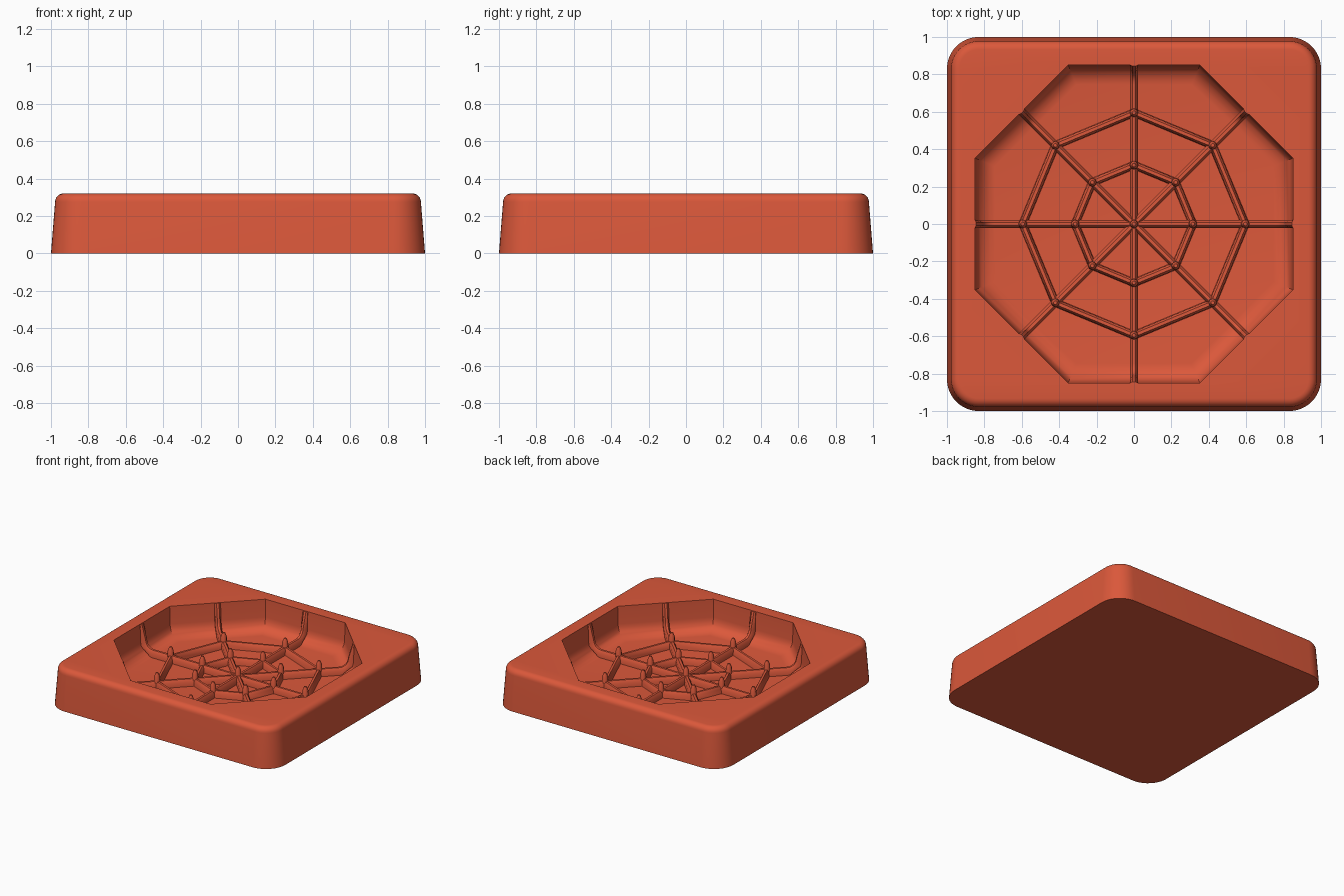
import bpy, bmesh
from math import sin, cos, pi, radians
from mathutils import Matrix, Vector

cube = bpy.data.objects.get("Cube")
if cube:
    bpy.data.objects.remove(cube)

TOP, FLOOR, RIB_TOP, PEG_TOP = 0.32, 0.08, 0.135, 0.2
APOTHEM, FILLET = 0.85, 0.1

clay = bpy.data.materials.new("terracotta_red")
clay.use_nodes = True
colour = (0.71, 0.098, 0.043, 1)
clay.diffuse_color = colour
clay.node_tree.nodes["Principled BSDF"].inputs["Base Color"].default_value = colour


def finish(bm, name, angle):
    bmesh.ops.recalc_face_normals(bm, faces=bm.faces)
    mesh = bpy.data.meshes.new(name)
    bm.to_mesh(mesh)
    bm.free()
    mesh.materials.append(clay)
    ob = bpy.data.objects.new(name, mesh)
    bpy.context.collection.objects.link(ob)
    bpy.ops.object.select_all(action='DESELECT')
    ob.select_set(True)
    bpy.context.view_layer.objects.active = ob
    bpy.ops.object.shade_smooth_by_angle(angle=radians(angle))


def loft(bm, loops):
    """Skin a list of closed loops; returns the loops as vertices."""
    rows = [[bm.verts.new(p) for p in loop] for loop in loops]
    for a, b in zip(rows, rows[1:]):
        for i in range(len(a)):
            j = (i + 1) % len(a)
            bm.faces.new((a[i], a[j], b[j], b[i]))
    return rows


def octagon(radius, z, turn=0.0):
    return [(radius * cos(turn + i * pi / 4), radius * sin(turn + i * pi / 4), z)
            for i in range(8)]


def rounded_square(half, z, centre=0.83, steps=10):
    r = half - centre
    points = []
    for q in range(4):
        mid = q * pi / 2 + pi / 4
        cx = centre * (1 if cos(mid) > 0 else -1)
        cy = centre * (1 if sin(mid) > 0 else -1)
        for s in range(steps + 1):
            a = q * pi / 2 + s * pi / 2 / steps
            points.append((cx + r * cos(a), cy + r * sin(a), z))
    return points


def arc(cx, cz, r, steps=6):
    """Quarter fillet from the wall down to the floor."""
    return [(cx + r * cos(a), cz - r * sin(a))
            for a in (s * pi / 2 / steps for s in range(steps + 1))]


# Tray body: tapered rounded block with an octagonal recess
bm = bmesh.new()
edge = [(0.978 - 0.045 * (1 - cos(a)), TOP - 0.045 * (1 - sin(a)))
        for a in (s * pi / 12 for s in range(7))]
outer = loft(bm, [rounded_square(h, z) for h, z in [(1.0, 0.0)] + edge])
bm.faces.new(outer[0])
centre_x = APOTHEM - 0.005 - FILLET
wall = [(APOTHEM, TOP)] + arc(centre_x, FLOOR + FILLET, FILLET)
inner = loft(bm, [octagon(a / cos(pi / 8), z, pi / 8) for a, z in wall])
bm.faces.new(inner[-1])
rim = [e for e in bm.edges if e.is_boundary]
bmesh.ops.triangle_fill(bm, edges=rim, use_beauty=True, normal=(0, 0, 1))
finish(bm, "tray_body", 30)

# Web rings: octagonal ribs with a rounded crest
crest = [(-0.024, FLOOR - 0.01), (-0.02, RIB_TOP - 0.02), (-0.009, RIB_TOP),
         (0.009, RIB_TOP), (0.02, RIB_TOP - 0.02), (0.024, FLOOR - 0.01)]
for name, radius in (("inner_web_ring", 0.315), ("outer_web_ring", 0.595)):
    bm = bmesh.new()
    rows = loft(bm, [octagon(radius + d, z) for d, z in crest])
    for i in range(8):
        j = (i + 1) % 8
        bm.faces.new((rows[-1][i], rows[-1][j], rows[0][j], rows[0][i]))
    finish(bm, name, 40)

# Web spokes: ribs that cross the floor and climb the wall
path = [(APOTHEM - 0.006, TOP - 0.004)]
path += arc(centre_x, FLOOR + FILLET + 0.02, FILLET - 0.035)
path += [(0.0, RIB_TOP)]
under = [(APOTHEM + 0.01, TOP - 0.004), (APOTHEM + 0.01, FLOOR + FILLET - 0.02),
         (centre_x, FLOOR - 0.01), (0.0, FLOOR - 0.01)]
bm = bmesh.new()
for k in range(8):
    turn = Matrix.Rotation(k * pi / 4, 3, 'Z')

    def strand(points, side):
        return [bm.verts.new(turn @ Vector((x, side, z))) for x, z in points]

    def sunk(depth):
        points = []
        for i, (x, z) in enumerate(path):
            lean = min(1, i / 7) * pi / 2
            points.append((min(APOTHEM, x + depth * cos(lean)), z - depth * sin(lean)))
        return points

    # narrow crest with sloping shoulders, then the buried foot
    lines = [strand(sunk(d), s)
             for s, d in ((-0.022, 0.02), (-0.009, 0), (0.009, 0), (0.022, 0.02))]
    feet = [strand(under, s) for s in (0.022, -0.022)]
    for a, b in list(zip(lines, lines[1:])) + [feet]:
        for i in range(len(a) - 1):
            bm.faces.new((a[i], a[i + 1], b[i + 1], b[i]))
    # flanks and end caps
    bm.faces.new(lines[0] + feet[1][::-1])
    bm.faces.new(lines[3] + feet[0][::-1])
    for end in (0, -1):
        bm.faces.new([line[end] for line in lines + feet])
finish(bm, "web_spokes", 40)

# Pegs: small pointed studs where the ribs cross
bm = bmesh.new()
spots = [(0, 0)] + [(r * cos(k * pi / 4), r * sin(k * pi / 4))
                    for r in (0.315, 0.595) for k in range(8)]
for x, y in spots:
    loops = [[(x + px, y + py, z) for px, py, z in octagon(r, z)]
             for r, z in ((0.026, FLOOR - 0.01), (0.022, PEG_TOP - 0.03), (0.01, PEG_TOP))]
    rows = loft(bm, loops)
    bm.faces.new(rows[0])
    bm.faces.new(rows[-1])
finish(bm, "web_pegs", 50)
